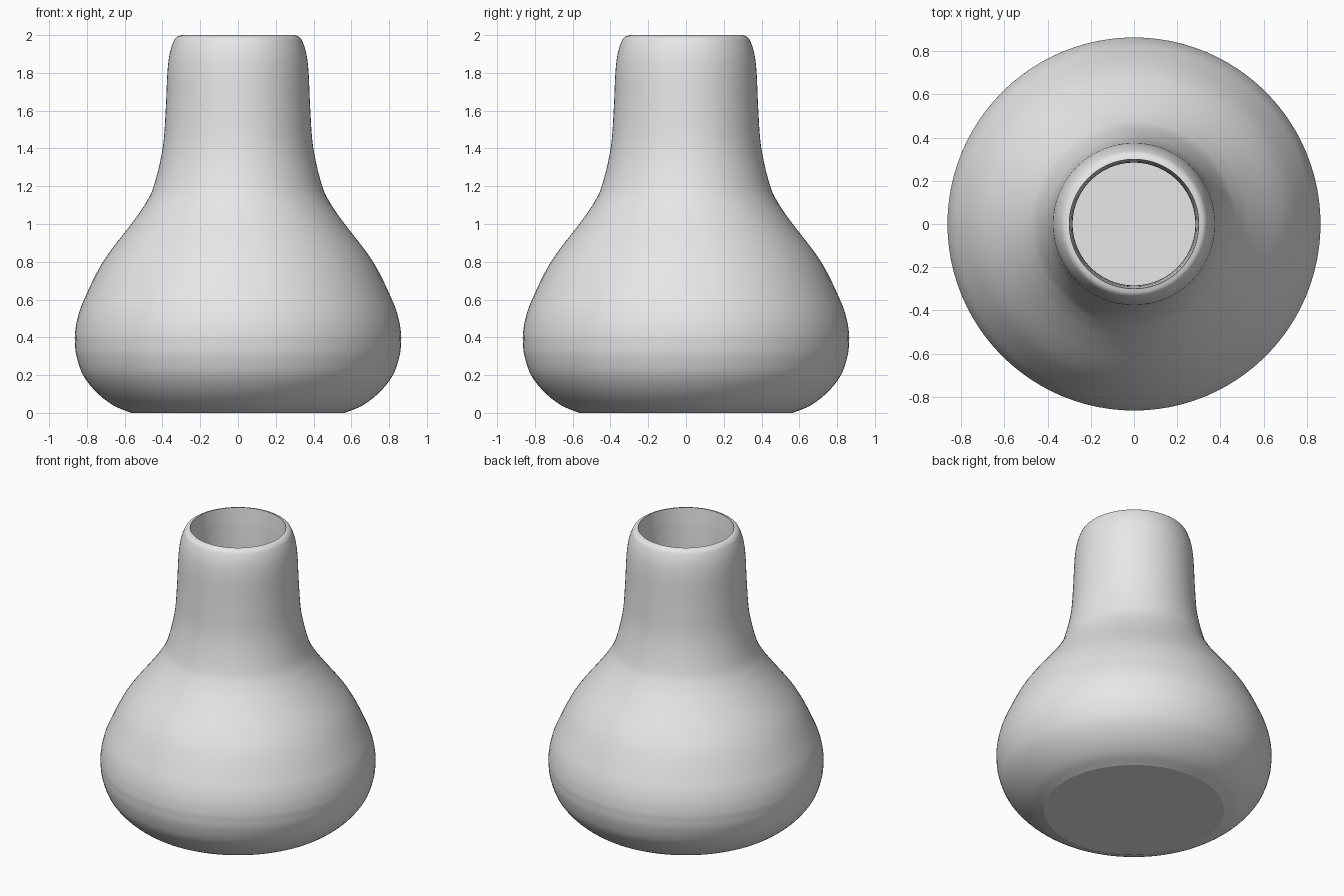
import bpy
import bmesh
from math import cos, sin, tau, radians
from mathutils import Vector

SIDES = 96
STEPS = 5

if "Cube" in bpy.data.objects:
    bpy.data.objects.remove(bpy.data.objects["Cube"], do_unlink=True)


def make_material(name, colour):
    mat = bpy.data.materials.new(name)
    mat.use_nodes = True
    mat.diffuse_color = colour
    mat.node_tree.nodes["Principled BSDF"].inputs["Base Color"].default_value = colour
    return mat


def smooth_profile(points):
    """Pass a flowing curve through (radius, height) points."""
    pts = [Vector(p) for p in points]
    pts = [2 * pts[0] - pts[1]] + pts + [2 * pts[-1] - pts[-2]]
    curve = []
    for a, b, c, d in zip(pts, pts[1:], pts[2:], pts[3:]):
        for i in range(STEPS):
            t = i / STEPS
            curve.append(0.5 * (2 * b + (c - a) * t
                                + (2 * a - 5 * b + 4 * c - d) * t ** 2
                                + (3 * b - a - 3 * c + d) * t ** 3))
    curve.append(pts[-2])
    return curve


def lathe(name, profile, material):
    """Revolve a profile about z and close both ends with flat discs."""
    bm = bmesh.new()
    rings = [[bm.verts.new((r * cos(tau * i / SIDES), r * sin(tau * i / SIDES), z))
              for i in range(SIDES)] for r, z in profile]
    for low, high in zip(rings, rings[1:]):
        for i in range(SIDES):
            j = (i + 1) % SIDES
            bm.faces.new((low[i], low[j], high[j], high[i]))
    bm.faces.new(rings[0][::-1])
    bm.faces.new(rings[-1])
    mesh = bpy.data.meshes.new(name)
    bm.to_mesh(mesh)
    bm.free()
    mesh.materials.append(material)
    obj = bpy.data.objects.new(name, mesh)
    bpy.context.collection.objects.link(obj)
    bpy.ops.object.select_all(action='DESELECT')
    obj.select_set(True)
    bpy.context.view_layer.objects.active = obj
    bpy.ops.object.shade_smooth_by_angle(angle=radians(20))
    return obj


# Outer wall: base, round belly, shoulder, neck and rolled lip
outer = [(0.565, 0), (0.66, 0.04), (0.75, 0.11), (0.82, 0.2), (0.855, 0.3),
         (0.863, 0.37), (0.863, 0.42), (0.85, 0.5), (0.815, 0.6), (0.715, 0.8),
         (0.565, 1), (0.495, 1.1), (0.446, 1.2), (0.399, 1.4), (0.383, 1.6),
         (0.374, 1.8), (0.362, 1.9), (0.342, 1.965), (0.325, 1.99), (0.3, 2)]

# Inner wall: down the throat, round the hollow belly to the floor
inner = [(0.3, 2), (0.29, 1.85), (0.285, 1.6), (0.305, 1.37), (0.36, 1.18),
         (0.47, 0.98), (0.63, 0.76), (0.75, 0.52), (0.765, 0.36),
         (0.7, 0.19), (0.52, 0.09)]

grey = make_material("light grey", (0.8, 0.8, 0.8, 1))
lathe("vase", smooth_profile(outer) + smooth_profile(inner)[1:], grey)
